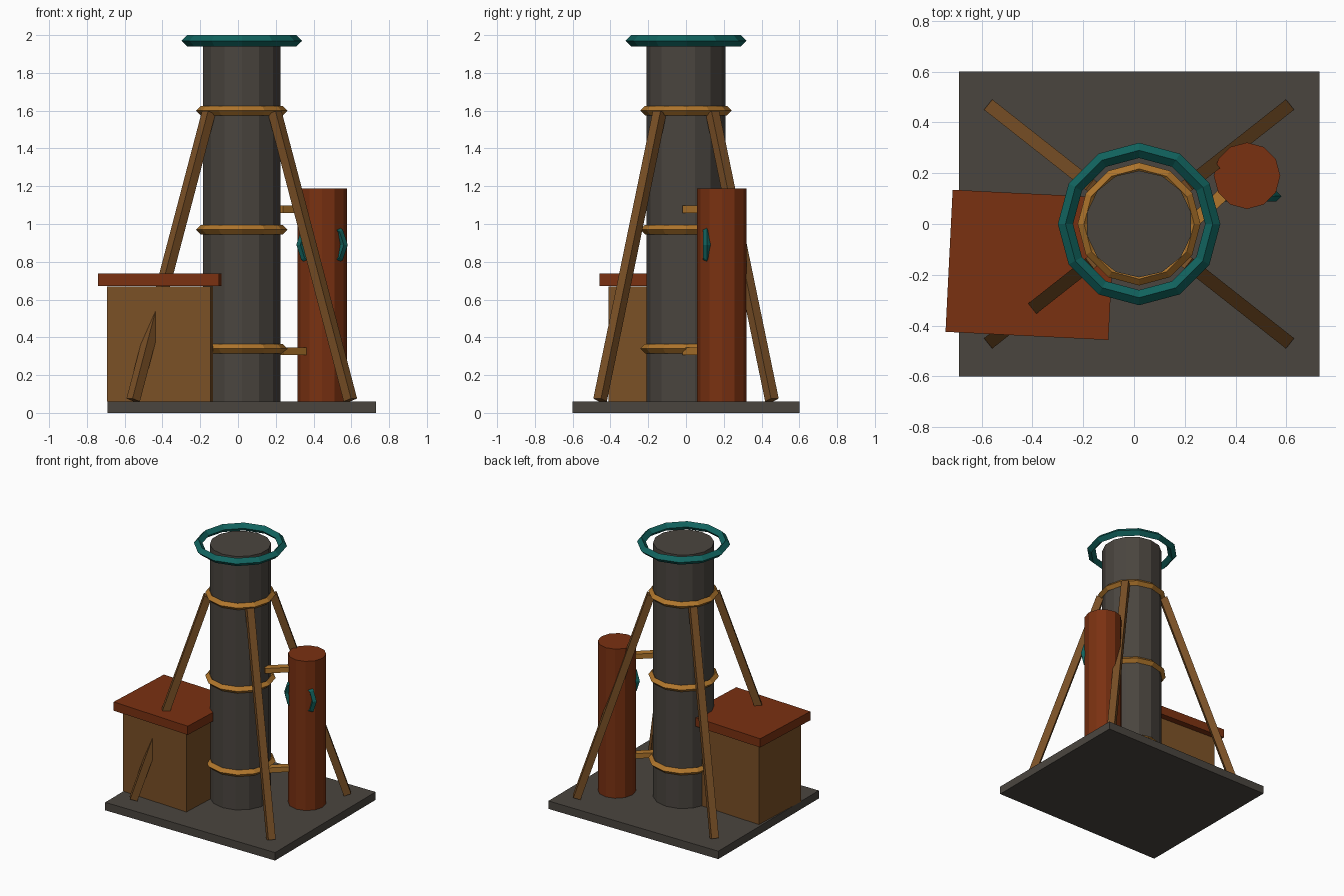
import bpy, math
from mathutils import Vector, Matrix

if "Cube" in bpy.data.objects:
    bpy.data.objects.remove(bpy.data.objects["Cube"])


def material(name, rgb):
    m = bpy.data.materials.new(name)
    lin = [((c / 255 + 0.055) / 1.055) ** 2.4 for c in rgb]
    m.diffuse_color = (*lin, 1)
    m.use_nodes = True
    m.node_tree.nodes["Principled BSDF"].inputs["Base Color"].default_value = m.diffuse_color
    return m


IRON = material("dark iron", (74, 69, 63))
WOOD = material("brown wood", (122, 80, 38))
RUST = material("rust red", (122, 49, 17))
BRASS = material("brass", (176, 118, 44))
TEAL = material("teal", (17, 100, 95))


def finish(name, mat):
    ob = bpy.context.object
    ob.name = name
    ob.data.name = name
    ob.data.materials.append(mat)
    return ob


def box(name, mat, centre, size, turn=0.0):
    bpy.ops.mesh.primitive_cube_add(size=1)
    ob = finish(name, mat)
    ob.matrix_world = (Matrix.Translation(centre) @ Matrix.Rotation(turn, 4, 'Z')
                       @ Matrix.Diagonal((*size, 1)))
    return ob


def tube(name, mat, x, y, z0, z1, r, sides):
    bpy.ops.mesh.primitive_cylinder_add(vertices=sides, radius=r, depth=z1 - z0,
                                        location=(x, y, (z0 + z1) / 2))
    return finish(name, mat)


def ring(name, mat, centre, major, minor, segments, tilt=0.0):
    bpy.ops.mesh.primitive_torus_add(major_segments=segments, minor_segments=4,
                                     major_radius=major, minor_radius=minor,
                                     location=centre, rotation=(tilt, 0, 0))
    return finish(name, mat)


def beam(name, mat, a, b, width, height):
    # rectangular bar from a to b, with its width kept level
    a, b = Vector(a), Vector(b)
    d = (b - a).normalized()
    side = d.cross(Vector((0, 0, 1))).normalized()
    up = side.cross(d)
    bpy.ops.mesh.primitive_cube_add(size=1)
    ob = finish(name, mat)
    rot = Matrix((side, -up, d)).transposed().to_4x4()
    ob.matrix_world = (Matrix.Translation((a + b) / 2) @ rot
                       @ Matrix.Diagonal((width, height, (b - a).length, 1)))
    return ob


CX = 0.02  # tower axis

# base and tower
box("base_plate", IRON, (CX, 0, 0.03), (1.42, 1.2, 0.06))
tube("tower", IRON, CX, 0, 0.06, 1.975, 0.21, 14)

# rings round the tower
for i, z in enumerate((0.34, 0.97, 1.6)):
    ring(f"tower_band_{i + 1}", BRASS, (CX, 0, z), 0.217, 0.025, 12)
ring("top_rim", TEAL, (CX, 0, 1.97), 0.29, 0.03, 12)

# four splayed legs
for sx in (-1, 1):
    for sy in (-1, 1):
        beam(f"leg_{'right' if sx > 0 else 'left'}_{'back' if sy > 0 else 'front'}",
             WOOD, (CX + sx * 0.575, sy * 0.455, 0.068),
             (CX + sx * 0.175, sy * 0.14, 1.59), 0.052, 0.052)

# shed, turned slightly
box("shed_walls", WOOD, (-0.4075, -0.161, 0.365), (0.55, 0.47, 0.61), -0.05)
box("shed_roof", RUST, (-0.4075, -0.161, 0.705), (0.642, 0.56, 0.066), -0.05)

# side tank with wheel and brackets to the tower
tube("side_tank", RUST, 0.445, 0.19, 0.06, 1.187, 0.131, 12)
ring("valve_wheel", TEAL, (0.445, 0.11, 0.89), 0.115, 0.021, 10, math.pi / 2)
for name, z in (("lower_bracket", 0.326), ("upper_bracket", 1.078)):
    beam(name, BRASS, (0.222, 0, z), (0.41, 0.17, z), 0.05, 0.038)
